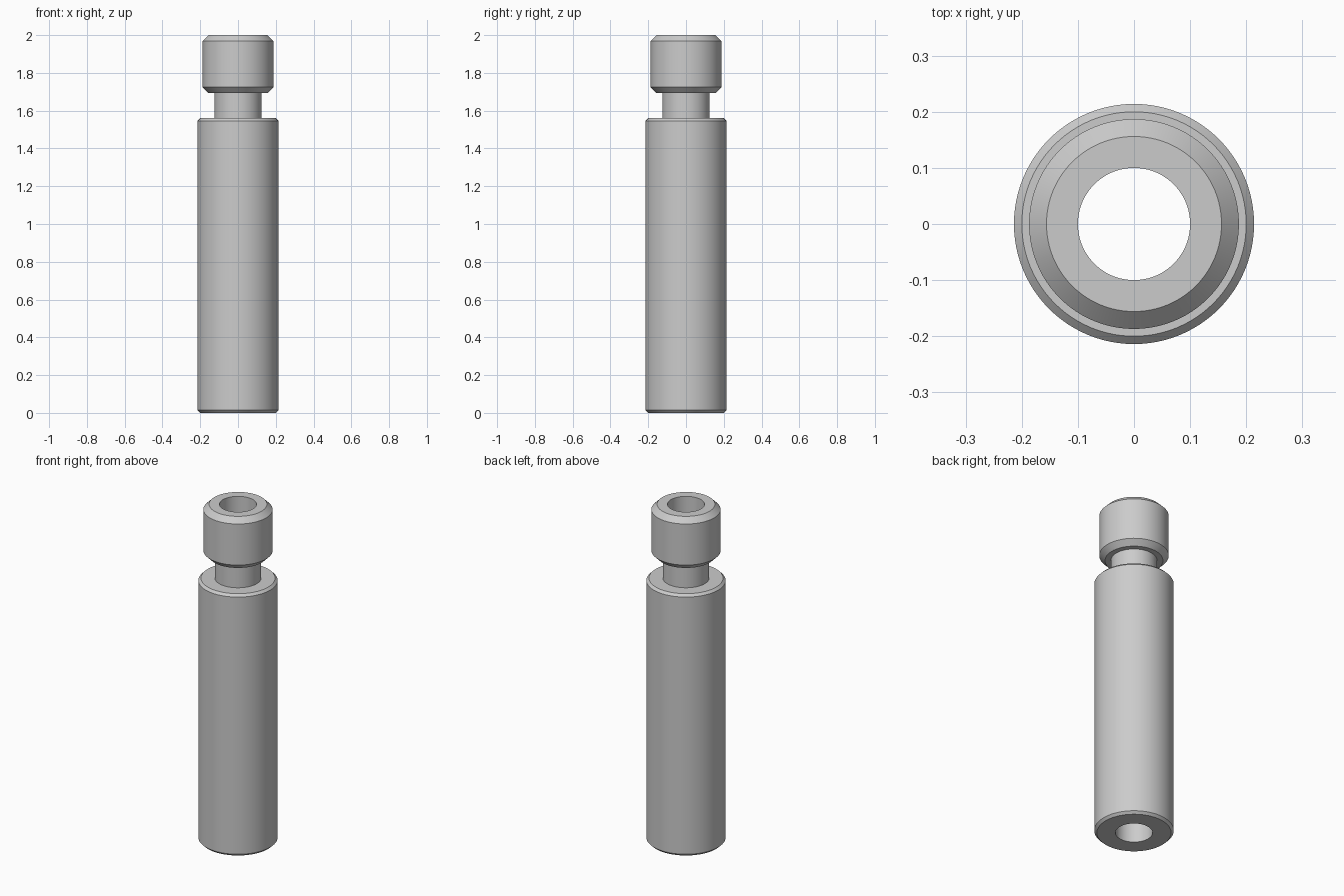
import bpy
import bmesh
import math

SEGMENTS = 96

cube = bpy.data.objects.get("Cube")
if cube:
    bpy.data.objects.remove(cube, do_unlink=True)

steel = bpy.data.materials.new("grey_steel")
steel.use_nodes = True
colour = (0.6, 0.6, 0.6, 1)
steel.diffuse_color = colour
steel.node_tree.nodes["Principled BSDF"].inputs["Base Color"].default_value = colour


def lathe(name, profile):
    """Revolve a closed (radius, height) profile around the z axis."""
    bm = bmesh.new()
    verts = [bm.verts.new((r, 0, z)) for r, z in profile]
    edges = [bm.edges.new((a, b)) for a, b in zip(verts, verts[1:] + verts[:1])]
    bmesh.ops.spin(bm, geom=verts + edges, cent=(0, 0, 0), axis=(0, 0, 1),
                   angle=math.tau, steps=SEGMENTS, use_merge=True)
    bmesh.ops.remove_doubles(bm, verts=bm.verts, dist=0.0001)
    bmesh.ops.recalc_face_normals(bm, faces=bm.faces)
    mesh = bpy.data.meshes.new(name)
    bm.to_mesh(mesh)
    bm.free()
    mesh.materials.append(steel)
    obj = bpy.data.objects.new(name, mesh)
    bpy.context.collection.objects.link(obj)
    bpy.ops.object.select_all(action="DESELECT")
    obj.select_set(True)
    bpy.context.view_layer.objects.active = obj
    bpy.ops.object.shade_smooth_by_angle(angle=math.radians(30))
    return obj


BORE, NECK, HEAD, BODY = 0.1, 0.125, 0.187, 0.214
SHOULDER, HEAD_BASE, TOP = 1.56, 1.693, 2.0
BODY_CHAMFER, HEAD_CHAMFER = 0.014, 0.031

# One turned tube: chamfered body, narrow neck, chamfered head, through bore
lathe("grooved_tube", [
    (BORE, 0),
    (BODY - BODY_CHAMFER, 0),
    (BODY, BODY_CHAMFER),
    (BODY, SHOULDER - BODY_CHAMFER),
    (BODY - BODY_CHAMFER, SHOULDER),
    (NECK, SHOULDER),
    (NECK, HEAD_BASE),
    (HEAD - HEAD_CHAMFER, HEAD_BASE),
    (HEAD, HEAD_BASE + HEAD_CHAMFER),
    (HEAD, TOP - HEAD_CHAMFER),
    (HEAD - HEAD_CHAMFER, TOP),
    (BORE, TOP),
])
